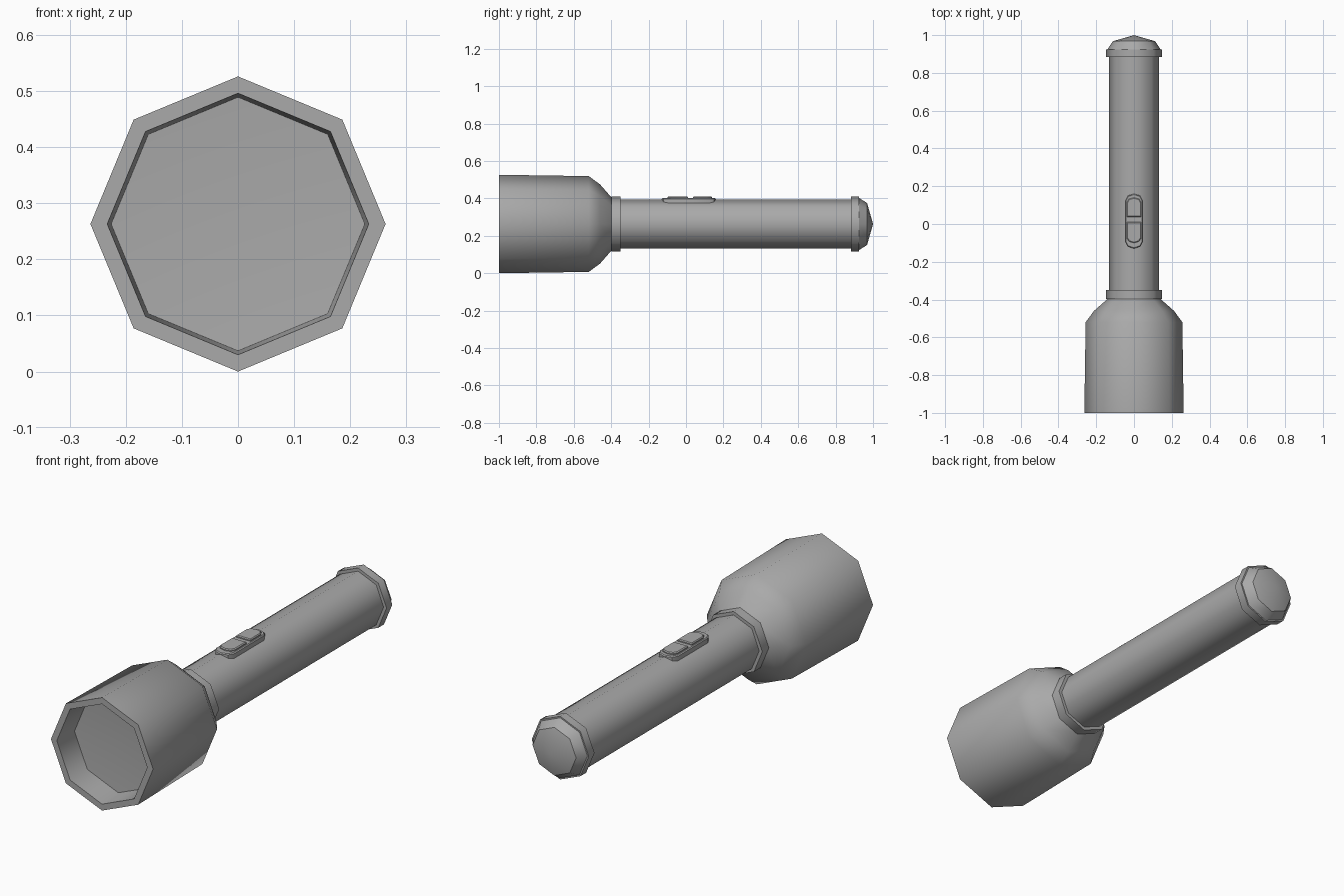
import bpy, bmesh, math

cube = bpy.data.objects.get("Cube")
if cube:
    bpy.data.objects.remove(cube)

SIDES = 8
AXIS_Z = 0.263

grey = bpy.data.materials.new("mid grey")
grey.use_nodes = True
colour = (0.4, 0.4, 0.4, 1)
grey.diffuse_color = colour
grey.node_tree.nodes["Principled BSDF"].inputs["Base Color"].default_value = colour


def finish(name, bm, angle):
    mesh = bpy.data.meshes.new(name)
    bm.to_mesh(mesh)
    bm.free()
    mesh.materials.append(grey)
    obj = bpy.data.objects.new(name, mesh)
    bpy.context.collection.objects.link(obj)
    bpy.ops.object.select_all(action="DESELECT")
    obj.select_set(True)
    bpy.context.view_layer.objects.active = obj
    bpy.ops.object.shade_smooth_by_angle(angle=math.radians(angle))
    return obj


def lathe(name, *strips):
    """Turn (y, radius) strips around the long axis; strips meet in sharp edges."""
    bm = bmesh.new()
    for strip in strips:
        rings = []
        for y, r in strip:
            if r == 0:
                rings.append([bm.verts.new((0, y, AXIS_Z))] * SIDES)
                continue
            turns = [math.tau * i / SIDES for i in range(SIDES)]
            rings.append([bm.verts.new((r * math.sin(a), y, AXIS_Z + r * math.cos(a)))
                          for a in turns])
        for near, far in zip(rings, rings[1:]):
            for i in range(SIDES):
                j = (i + 1) % SIDES
                bm.faces.new(list(dict.fromkeys((near[i], near[j], far[j], far[i]))))
    return finish(name, bm, 80)


def rounded_end(y_tip, half_width, depth, sign, steps=4):
    """Half ellipse from one side to the other, tip pointing along sign * y."""
    return [(sign * half_width * math.cos(math.pi * i / steps),
             y_tip - sign * depth * (1 - math.sin(math.pi * i / steps)))
            for i in range(steps + 1)]


def slab(name, outline, bottom, top, chamfer):
    """Upright slab with a chamfered top rim."""
    xs, ys = zip(*outline)
    mid_y = (min(ys) + max(ys)) / 2
    sx = 1 - chamfer / max(xs)
    sy = 1 - chamfer / (max(ys) - mid_y)
    bm = bmesh.new()
    layers = [[bm.verts.new((x, y, z)) for x, y in outline] for z in (bottom, top - chamfer)]
    layers.append([bm.verts.new((x * sx, mid_y + (y - mid_y) * sy, top)) for x, y in outline])
    count = len(outline)
    for low, high in zip(layers, layers[1:]):
        for i in range(count):
            j = (i + 1) % count
            bm.faces.new((low[i], low[j], high[j], high[i]))
    bm.faces.new(layers[-1])
    bm.faces.new(layers[0][::-1])
    bmesh.ops.recalc_face_normals(bm, faces=bm.faces)
    return finish(name, bm, 30)


# Lamp head: lens, recess wall, rim, then the barrel and shoulder
lathe("lamp_head",
      [(-0.865, 0), (-0.88, 0.226)],
      [(-0.88, 0.226), (-1, 0.233)],
      [(-1, 0.233), (-1, 0.263)],
      [(-1, 0.263), (-0.52, 0.256), (-0.46, 0.212), (-0.395, 0.138)])

# Collar between head and handle
lathe("neck_collar",
      [(-0.398, 0.12), (-0.398, 0.148)],
      [(-0.398, 0.148), (-0.35, 0.148)],
      [(-0.35, 0.148), (-0.35, 0.12)])

# Handle tube
lathe("handle", [(-0.4, 0.132), (0.9, 0.132)])

# Tail cap with collar, bevel and shallow pointed end
lathe("tail_cap",
      [(0.883, 0.12), (0.883, 0.147)],
      [(0.883, 0.147), (0.925, 0.147)],
      [(0.925, 0.147), (0.925, 0.14)],
      [(0.925, 0.14), (0.968, 0.112)],
      [(0.968, 0.112), (1, 0)])

# Switch plate and its two buttons
slab("switch_plate",
     rounded_end(0.16, 0.047, 0.035, 1) + rounded_end(-0.13, 0.047, 0.035, -1),
     0.35, 0.401, 0.004)
slab("rear_button",
     rounded_end(0.14, 0.038, 0.025, 1) + [(-0.038, 0.038), (0.038, 0.038)],
     0.38, 0.41, 0.004)
slab("front_button",
     rounded_end(-0.1, 0.038, 0.025, -1) + [(0.038, 0.01), (-0.038, 0.01)],
     0.38, 0.41, 0.004)
